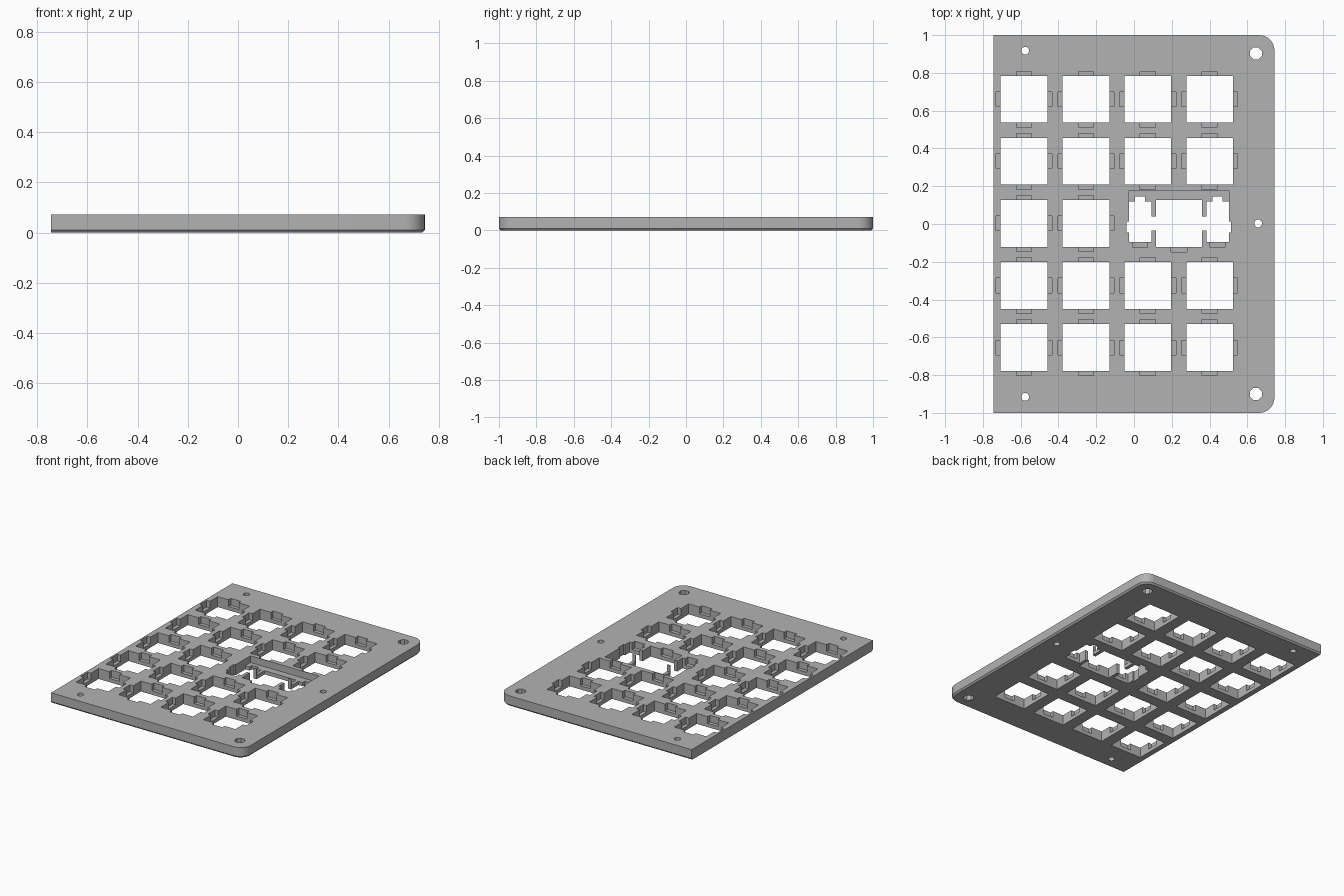
import bpy, bmesh, math

if "Cube" in bpy.data.objects:
    bpy.data.objects.remove(bpy.data.objects["Cube"])

H = 0.073        # plate thickness
LEDGE = 0.026    # height of the clip ledges
HX, HY = 0.7435, 1.0
PITCH, HOLE = 0.3285, 0.247

grey = bpy.data.materials.new("plate grey")
grey.diffuse_color = (0.45, 0.45, 0.45, 1)
grey.use_nodes = True
grey.node_tree.nodes["Principled BSDF"].inputs["Base Color"].default_value = grey.diffuse_color


def make_object(name, bm):
    bmesh.ops.recalc_face_normals(bm, faces=bm.faces)
    me = bpy.data.meshes.new(name)
    bm.to_mesh(me)
    bm.free()
    me.materials.append(grey)
    ob = bpy.data.objects.new(name, me)
    bpy.context.collection.objects.link(ob)
    return ob


def prism(bm, pts, z0, z1):
    lo = [bm.verts.new((x, y, z0)) for x, y in pts]
    hi = [bm.verts.new((x, y, z1)) for x, y in pts]
    bm.faces.new(lo[::-1])
    bm.faces.new(hi)
    n = len(pts)
    for i in range(n):
        j = (i + 1) % n
        bm.faces.new((lo[i], lo[j], hi[j], hi[i]))


def rect(cx, cy, w, d):
    w, d = w / 2, d / 2
    return [(cx - w, cy - d), (cx + w, cy - d), (cx + w, cy + d), (cx - w, cy + d)]


def disc(cx, cy, r, n):
    return [(cx + r * math.cos(math.tau * (i + .5) / n),
             cy + r * math.sin(math.tau * (i + .5) / n)) for i in range(n)]


def outline(inset):
    # square corners on the left, rounded corners on the right
    r, c = 0.08 - inset, 0.08
    pts = [(-HX, HY - inset), (-HX, -HY + inset)]
    for sy, a0 in ((-1, -90), (1, 0)):
        for i in range(9):
            a = math.radians(a0 + i * 90 / 8)
            pts.append((HX - c + r * math.cos(a), sy * (HY - c) + r * math.sin(a)))
    return pts


# plate body with a chamfered lower rim
bm = bmesh.new()
rings = [[bm.verts.new((x, y, z)) for x, y in outline(i)]
         for i, z in ((0.010, 0), (0, 0.011), (0, H))]
bm.faces.new(rings[0][::-1])
bm.faces.new(rings[2])
n = len(rings[0])
for a, b in zip(rings, rings[1:]):
    for i in range(n):
        j = (i + 1) % n
        bm.faces.new((a[i], a[j], b[j], b[i]))
plate = make_object("switch_plate", bm)


def cut(shapes, z0=-0.1, z1=0.2):
    bm = bmesh.new()
    for s in shapes:
        prism(bm, s, z0, z1)
    cutter = make_object("cutter", bm)
    cutter.hide_render = True
    mod = plate.modifiers.new("cut", 'BOOLEAN')
    mod.operation, mod.solver, mod.object = 'DIFFERENCE', 'EXACT', cutter
    bpy.context.view_layer.objects.active = plate
    bpy.ops.object.modifier_apply(modifier=mod.name)
    bpy.data.objects.remove(cutter)


# grid of key positions, leaving out the double-width key
keys = [(-0.582 + PITCH * c * 0.997, 0.66 - PITCH * r)
        for r in range(5) for c in range(4) if not (r == 2 and c >= 2)]
cut([rect(x, y, HOLE, HOLE) for x, y in keys])
cut([rect(x, y, HOLE + 0.05, 0.077) for x, y in keys], LEDGE)
cut([rect(x, y, 0.08, HOLE + 0.05) for x, y in keys], LEDGE)

# double-width key opening with stabiliser slots, mirrored about its centre
CX = 0.2375
half = [(.122, .128), (.122, .04), (.145, .04), (.145, .12), (.178, .12),
        (.178, .146), (.232, .146), (.232, .12), (.265, .12), (.265, .013),
        (.277, .013), (.277, -.045), (.265, -.045), (.265, -.095),
        (.145, -.095), (.145, -.035), (.122, -.035), (.122, -.122)]
cut([[(CX + x, y) for x, y in half] + [(CX - x, y) for x, y in half[::-1]]])
# wire trough and lower clip pockets
cut([rect(CX, 0.11, 0.53, 0.134)], LEDGE)
cut([rect(CX, -0.123, 0.085, 0.05)] +
    [rect(CX + s * 0.205, -0.1, 0.08, 0.05) for s in (-1, 1)], LEDGE)

# screw holes
cut([disc(-0.576, 0.918, 0.021, 12), disc(-0.576, -0.915, 0.021, 12),
     disc(0.657, 0.003, 0.021, 12), disc(0.645, 0.903, 0.034, 8),
     disc(0.645, -0.9, 0.034, 8)])

# smooth only the rounded corners
plate.select_set(True)
bpy.context.view_layer.objects.active = plate
bpy.ops.object.shade_smooth_by_angle(angle=math.radians(25))
